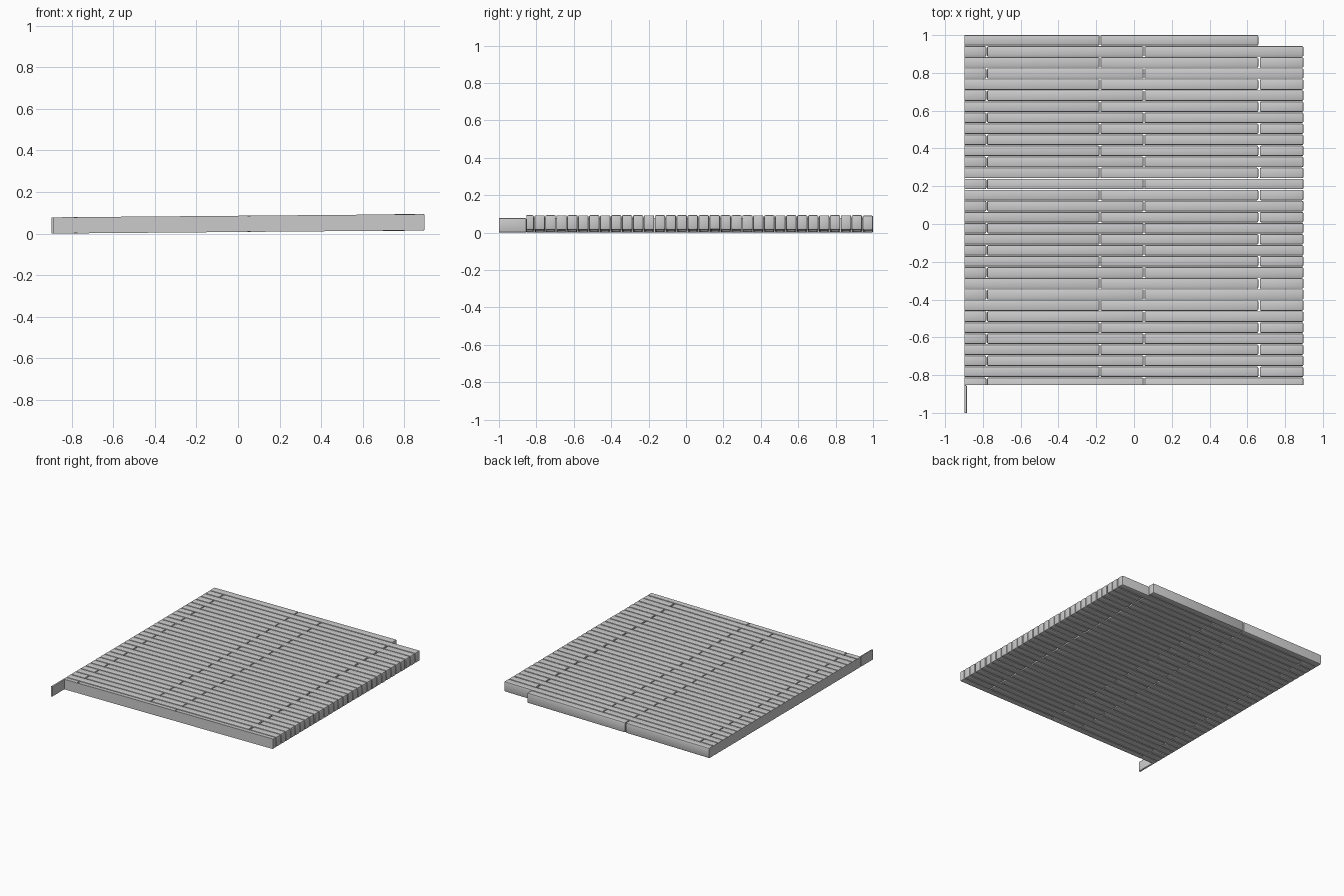
import bpy, bmesh, random
from mathutils import Vector, Matrix

if "Cube" in bpy.data.objects:
    bpy.data.objects.remove(bpy.data.objects["Cube"])

random.seed(4)
PITCH, WIDTH, HEIGHT = 0.0585, 0.0555, 0.078
X_LEFT, X_RIGHT, Y_CUT = -0.897, 0.897, -0.852
SLOPE = 0.0085


def tilt(bm):
    # floor rises gently towards the right
    for v in bm.verts:
        v.co.z += (v.co.x - X_LEFT) * SLOPE


def finish(name, bm):
    tilt(bm)
    bmesh.ops.recalc_face_normals(bm, faces=bm.faces)
    me = bpy.data.meshes.new(name)
    bm.to_mesh(me)
    bm.free()
    ob = bpy.data.objects.new(name, me)
    bpy.context.collection.objects.link(ob)
    return ob


def cut(bm, co, no):
    # slice off what lies beyond the plane and cap the opening
    r = bmesh.ops.bisect_plane(bm, geom=bm.verts[:] + bm.edges[:] + bm.faces[:],
                               plane_co=co, plane_no=no, clear_outer=True)
    edges = [e for e in r["geom_cut"] if isinstance(e, bmesh.types.BMEdge)]
    if edges:
        bmesh.ops.holes_fill(bm, edges=edges)


def block(name, x0, x1, y0, y1, z0=0.0, z1=HEIGHT, bevel=0.007):
    bm = bmesh.new()
    size = Vector((x1 - x0, y1 - y0, z1 - z0))
    mid = Vector((x0 + x1, y0 + y1, z0 + z1)) / 2
    bmesh.ops.create_cube(bm, size=1, matrix=Matrix.Translation(mid) @ Matrix.Diagonal((*size, 1)))
    if bevel:
        bmesh.ops.bevel(bm, geom=bm.edges[:], offset=bevel, segments=2, profile=0.5, affect='EDGES')
    cut(bm, (X_LEFT, 0, 0), (-1, 0, 0))
    cut(bm, (0, Y_CUT if y0 > -0.9 else -1.0, 0), (0, -1, 0))
    return finish(name, bm)


# staggered rows of bricks, trimmed at the left and front edges
GAP = 0.002
for row in range(32):
    top = 1.0 - row * PITCH
    if row % 2 == 0:
        joints = [-1.02, -0.18, 0.66, X_RIGHT + GAP]
        if row == 0:
            joints.pop()
    else:
        joints = [-1.62, -0.78, 0.053, X_RIGHT + GAP]
    for i, (a, b) in enumerate(zip(joints, joints[1:])):
        short = row % 2 == 0 and i == 2
        dz = random.uniform(-0.001, 0.001) if short else 0
        block(f"brick_{row:02d}_{i}", a + (0.006 if short else GAP), b - GAP,
              top - WIDTH, top, dz, HEIGHT + dz)

# flat closing faces along the trimmed edges
block("left_edge_face", X_LEFT, X_LEFT + 0.003, Y_CUT, 0.993, 0.001, HEIGHT - 0.001, 0)
block("front_edge_face", X_LEFT, X_RIGHT - 0.008, Y_CUT, Y_CUT + 0.003, 0.001, HEIGHT - 0.001, 0)

# thin sliver of the border brick left standing at the front left corner
block("corner_sliver", -0.95, X_LEFT + 0.013, -1.03, Y_CUT - 0.001)

for ob in bpy.context.collection.objects:
    ob.select_set(True)
    bpy.context.view_layer.objects.active = ob
bpy.ops.object.shade_smooth_by_angle()
